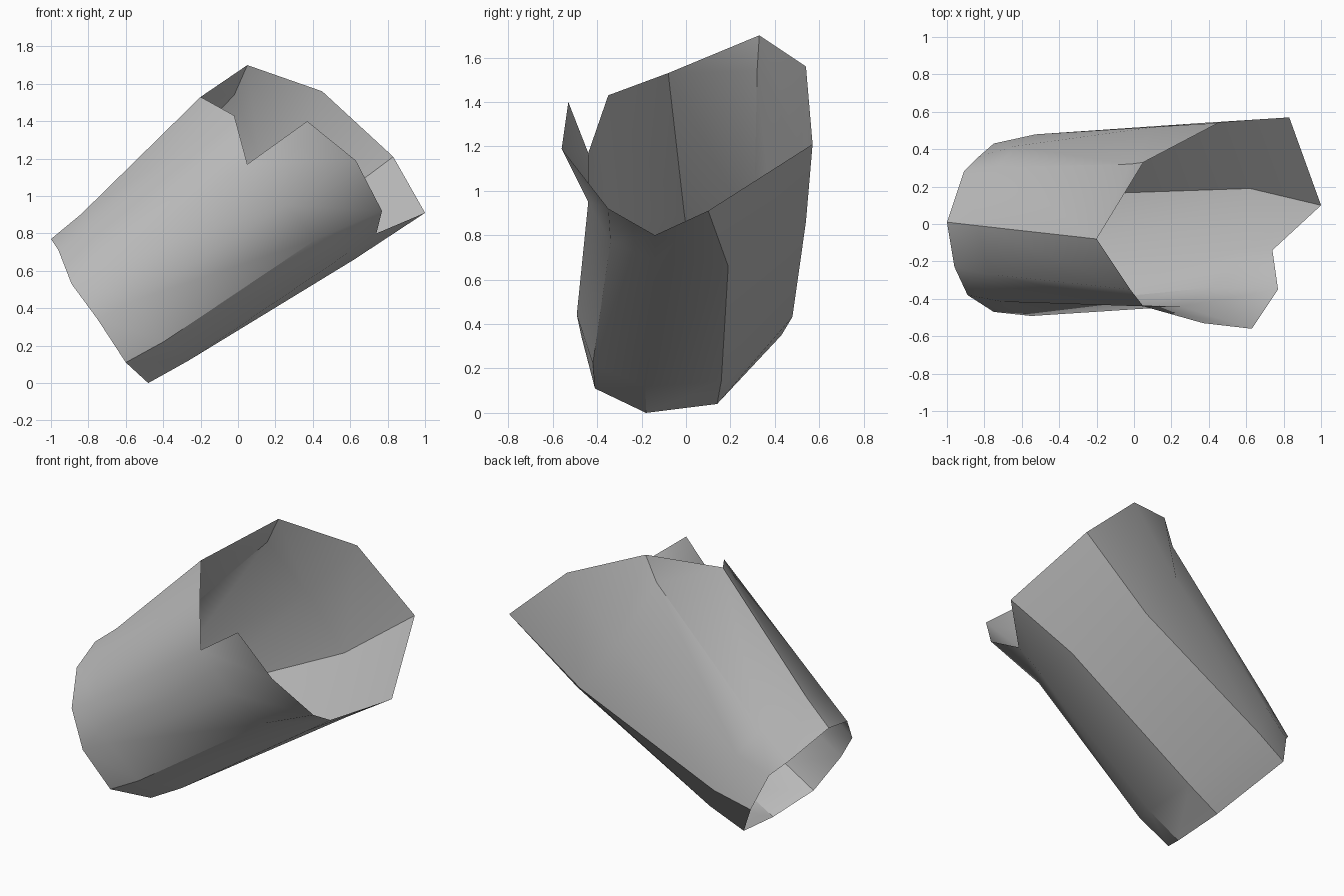
import bpy
import bmesh
import math
from mathutils import Vector

# Remove the default cube only
default_cube = bpy.data.objects.get("Cube")
if default_cube:
    bpy.data.objects.remove(default_cube, do_unlink=True)


def make_material(name, colour):
    """Plain single-colour material for viewport and render."""
    material = bpy.data.materials.new(name)
    material.use_nodes = True
    material.diffuse_color = colour
    shader = material.node_tree.nodes["Principled BSDF"]
    shader.inputs["Base Color"].default_value = colour
    shader.inputs["Roughness"].default_value = 0.8
    return material


# Cuff loop: the small open end, running from the top over the front,
# under the bottom and up the back
cuff_profile = [
    (-1, .01, .77), (-.96, -.23, .71), (-.89, -.38, .53), (-.75, -.47, .34),
    (-.6, -.41, .11), (-.48, -.18, 0), (-.5, .14, .04), (-.75, .43, .35),
    (-.83, .36, .56), (-.91, .28, .64),
]

# Shoulder loop: same columns, just below the wide end
shoulder_profile = [
    (-.2, -.08, 1.53), (-.02, -.35, 1.43), (.05, -.44, 1.17),
    (.25, -.44, .95), (.42, -.34, .77), (.58, -.14, .69), (.62, .19, .66),
    (.36, .54, .86), (.12, .52, 1.18), (-.02, .32, 1.54),
]

# Flared rim: starts at the front flap, so the top columns have no rim point
rim_profile = [
    (.37, -.53, 1.4), (.63, -.56, 1.19), (.77, -.35, .92), (.74, -.14, .8),
    (1, .1, .91), (.83, .57, 1.21), (.45, .54, 1.56), (.05, .33, 1.7),
]


def hem_point(cuff, shoulder):
    """Point a little way up a column, bulged sideways and slightly lowered."""
    point = Vector(cuff).lerp(Vector(shoulder), 0.2)
    point.y *= 1.06
    point.z -= 0.02
    return point


def bridge(bm, lower, upper, closed):
    """Join two matching rows of vertices with quads."""
    count = len(lower)
    for i in range(count if closed else count - 1):
        j = (i + 1) % count
        bm.faces.new((lower[i], lower[j], upper[j], upper[i]))


def add_loop(bm, points):
    return [bm.verts.new(point) for point in points]


# Build the open sleeve as three bands
bm = bmesh.new()
hem_profile = [hem_point(c, s) for c, s in zip(cuff_profile, shoulder_profile)]
cuff = add_loop(bm, cuff_profile)
hem = add_loop(bm, hem_profile)
shoulder = add_loop(bm, shoulder_profile)
rim = add_loop(bm, rim_profile)

bridge(bm, cuff, hem, closed=True)
bridge(bm, hem, shoulder, closed=True)

# The rim band leaves a notch open at the upper front
bridge(bm, shoulder[2:], rim, closed=False)

# Gusset from the back peak down to the top column
bm.faces.new((shoulder[-1], shoulder[0], rim[-1]))

mesh = bpy.data.meshes.new("open_sleeve")
bm.to_mesh(mesh)
bm.free()
mesh.materials.append(make_material("mid_grey", (0.5, 0.5, 0.5, 1.0)))

sleeve = bpy.data.objects.new("open_sleeve", mesh)
bpy.context.collection.objects.link(sleeve)

# Soft shading with the strong folds kept crisp
bpy.ops.object.select_all(action="DESELECT")
sleeve.select_set(True)
bpy.context.view_layer.objects.active = sleeve
bpy.ops.object.shade_smooth_by_angle(angle=math.radians(35))
